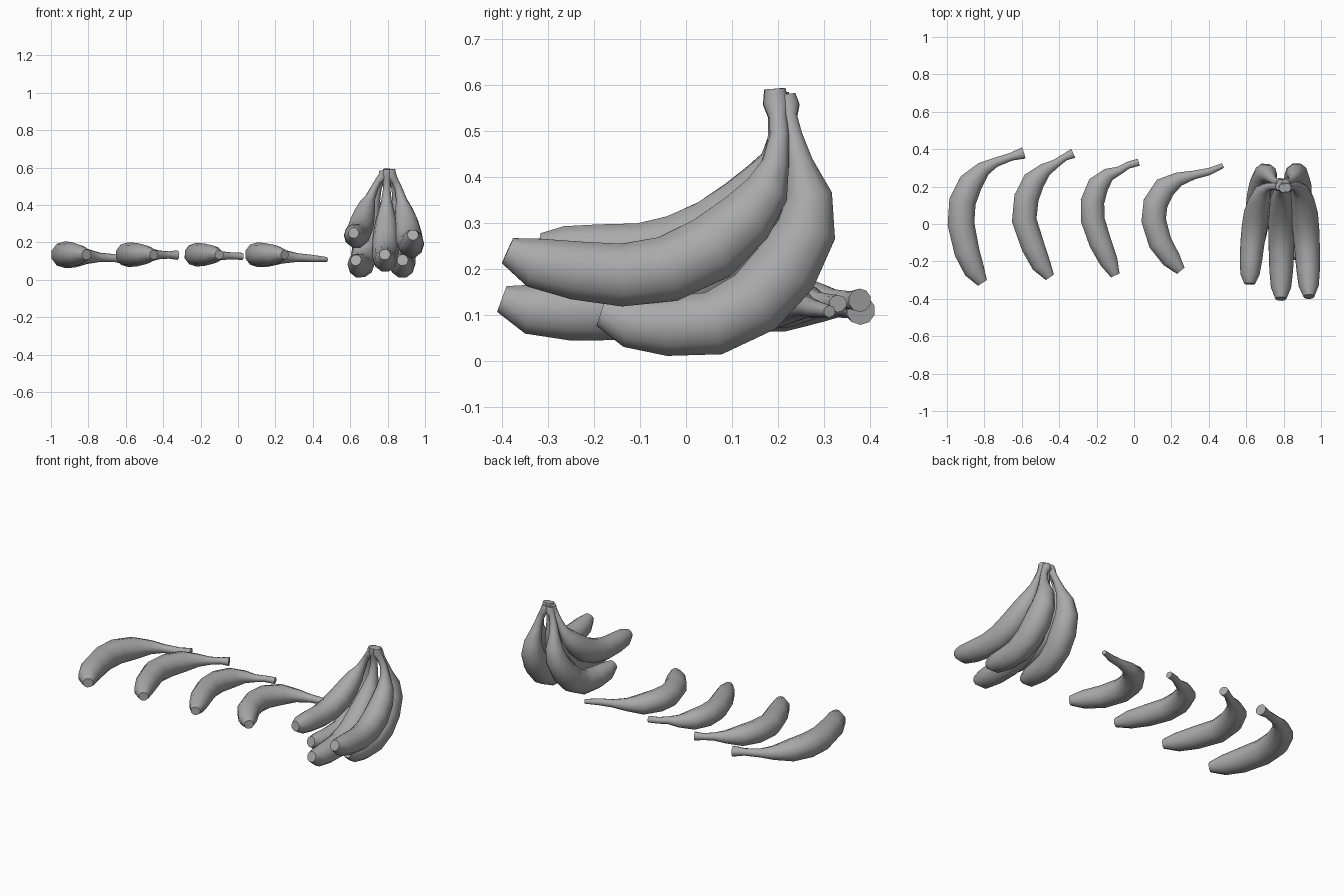
import bpy, bmesh, math
from mathutils import Vector

if "Cube" in bpy.data.objects:
    bpy.data.objects.remove(bpy.data.objects["Cube"])

skin = bpy.data.materials.new("plain_grey")
skin.diffuse_color = (0.4, 0.4, 0.4, 1)
skin.use_nodes = True
skin.node_tree.nodes["Principled BSDF"].inputs["Base Color"].default_value = skin.diffuse_color
SIDES = 10


def sweep(name, pts, radii, ref, flat=1.0):
    """Skin of rings along a path; ref is the normal of the bend plane."""
    pts = [Vector(p) for p in pts]
    ref = Vector(ref)
    bm = bmesh.new()
    rings = []
    for i, p in enumerate(pts):
        t = (pts[min(i + 1, len(pts) - 1)] - pts[max(i - 1, 0)]).normalized()
        side = ref.cross(t).normalized()
        up = t.cross(side)
        ring = []
        for k in range(SIDES):
            a = 2 * math.pi * (k + 0.5) / SIDES
            off = side * math.cos(a) + up * math.sin(a) * flat
            ring.append(bm.verts.new(p + off * radii[i]))
        rings.append(ring)
    for a, b in zip(rings, rings[1:]):
        for k in range(SIDES):
            j = (k + 1) % SIDES
            bm.faces.new((a[k], a[j], b[j], b[k]))
    bm.faces.new(rings[0][::-1])
    bm.faces.new(rings[-1])
    bmesh.ops.recalc_face_normals(bm, faces=bm.faces)
    me = bpy.data.meshes.new(name)
    bm.to_mesh(me)
    bm.free()
    me.materials.append(skin)
    ob = bpy.data.objects.new(name, me)
    bpy.context.collection.objects.link(ob)
    bpy.ops.object.select_all(action='DESELECT')
    ob.select_set(True)
    bpy.context.view_layer.objects.active = ob
    bpy.ops.object.shade_smooth_by_angle(angle=math.radians(50))


# Loose bananas: path seen from above (tip to stem), size, stem height, end radius
LOOSE_R = [.028, .055, .067, .071, .071, .064, .040, .025, .021, .028]
loose = [
    ([(-.81, -.315), (-.853, -.25), (-.893, -.15), (-.925, 0), (-.917, .12),
      (-.872, .22), (-.805, .295), (-.74, .33), (-.655, .36), (-.59, .38)], 1.06, .11, .033),
    ([(-.45, -.285), (-.495, -.22), (-.54, -.12), (-.587, .02), (-.575, .14),
      (-.535, .23), (-.475, .29), (-.42, .322), (-.37, .357), (-.325, .378)], .98, .132, .027),
    ([(-.10, -.275), (-.135, -.2), (-.18, -.1), (-.22, .02), (-.222, .12),
      (-.19, .21), (-.135, .265), (-.08, .285), (-.03, .315), (.025, .33)], .94, .125, .02),
    ([(.25, -.25), (.2, -.19), (.14, -.1), (.105, .02), (.115, .11),
      (.165, .195), (.24, .24), (.32, .262), (.4, .28), (.475, .312)], .98, .108, .014),
]
for n, (path, s, stem_z, end_r) in enumerate(loose):
    pts = []
    for i, (x, y) in enumerate(path):
        w = max(0, (i - 4) / 5)
        pts.append((x, y, .134 + (stem_z - .134) * w))
    radii = [r * s for r in LOOSE_R[:-1]] + [end_r]
    sweep(f"loose_banana_{n + 1}", pts, radii, (0, 0, 1), .95)

# Bunch: side-view paths (y, z) from tip to the shared stem top
BUNCH_R = [.032, .058, .068, .073, .077, .078, .068, .052, .031, .022, .021, .03, .024]
lower = [(-.185, .105), (-.125, .085), (-.04, .076), (.06, .082), (.15, .128), (.215, .2),
         (.262, .285), (.268, .36), (.247, .43), (.232, .49), (.222, .53), (.218, .555), (.215, .58)]
upper_right = [(-.388, .24), (-.33, .214), (-.24, .197), (-.14, .187), (-.04, .2), (.055, .245),
               (.13, .31), (.175, .37), (.195, .43), (.203, .49), (.2, .53), (.196, .56), (.194, .592)]
upper_left = [(-.32, .25), (-.27, .242), (-.19, .237), (-.1, .235), (-.02, .25), (.06, .285),
              (.125, .34), (.17, .395), (.19, .44), (.2, .49), (.202, .53), (.202, .555), (.202, .585)]
middle = [(-.4, .135), (-.34, .113), (-.25, .108), (-.14, .113), (-.03, .145), (.065, .21),
          (.13, .285), (.17, .35), (.19, .42), (.198, .48), (.198, .53), (.195, .56), (.192, .592)]

# name, path, tip x, stem x, sideways bend, size
bunch = [
    ("bunch_lower_right", lower, .88, .81, 3, 1.0),
    ("bunch_lower_left", lower, .63, .78, 1.2, .97),
    ("bunch_upper_right", upper_right, .935, .818, 2, .98),
    ("bunch_upper_left", upper_left, .618, .777, 1.8, .93),
    ("bunch_middle", middle, .785, .797, 1, .98),
]
for name, path, tip_x, stem_x, bend, s in bunch:
    pts = [(tip_x + (stem_x - tip_x) * min(1, i / 11) ** bend, y, z)
           for i, (y, z) in enumerate(path)]
    sweep(name, pts, [r * s for r in BUNCH_R], (1, 0, 0), .95)
